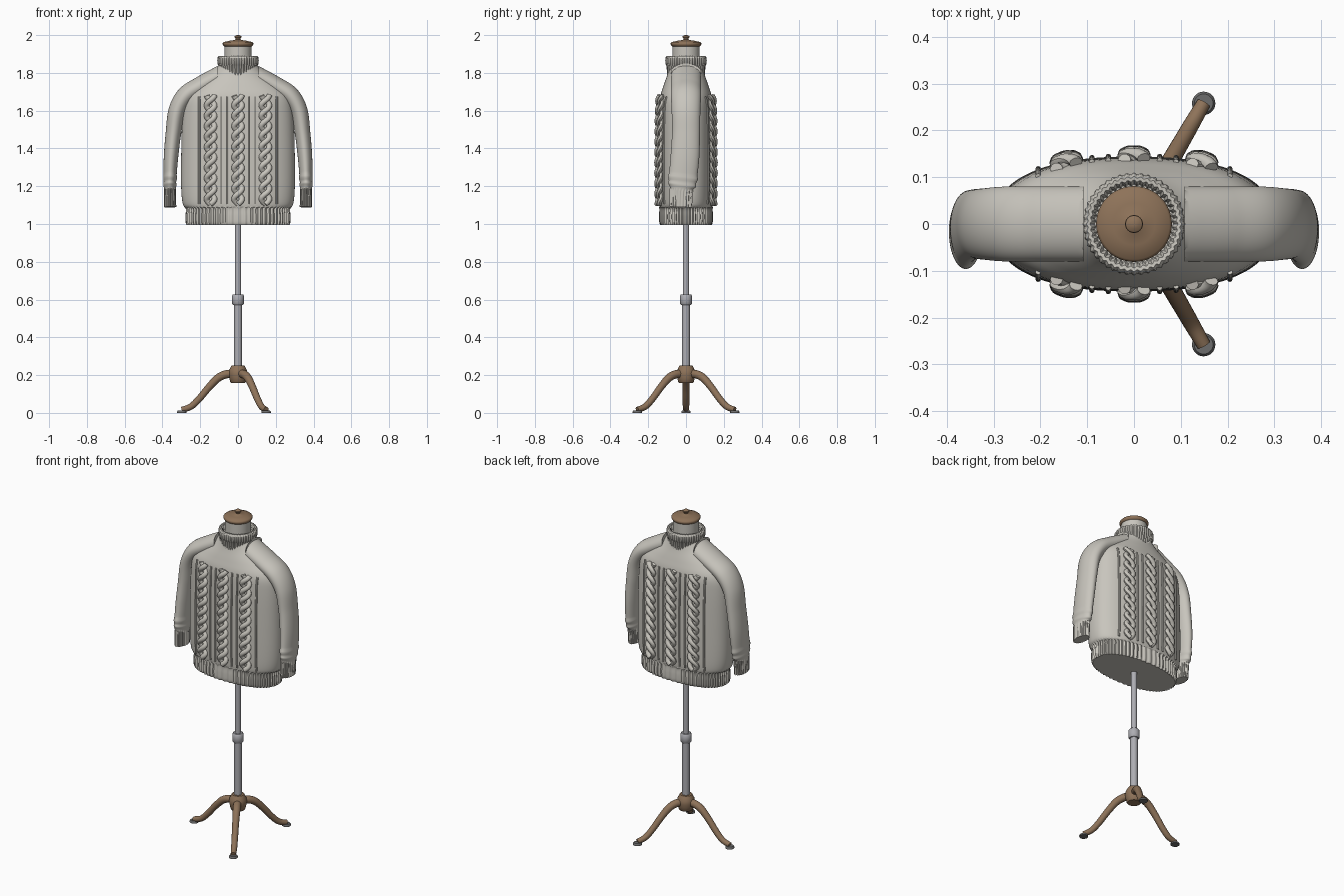
import bpy, bmesh, math
from math import sin, cos, pi, tau, exp
from mathutils import Vector

if "Cube" in bpy.data.objects:
    bpy.data.objects.remove(bpy.data.objects["Cube"])


def material(name, rgb):
    m = bpy.data.materials.new(name)
    m.diffuse_color = (*rgb, 1)
    m.use_nodes = True
    m.node_tree.nodes["Principled BSDF"].inputs["Base Color"].default_value = m.diffuse_color
    return m


WOOL = material("wool", (0.58, 0.56, 0.51))
WOOD = material("wood", (0.27, 0.17, 0.10))
STEEL = material("steel", (0.42, 0.42, 0.45))
DARK = material("dark_metal", (0.15, 0.15, 0.15))


def loft(name, strips, mat):
    """Skin each list of rings into a capped tube; all tubes form one object."""
    bm = bmesh.new()
    for rings in strips:
        vs = [[bm.verts.new(p) for p in r] for r in rings]
        n = len(vs[0])
        for a, b in zip(vs, vs[1:]):
            for i in range(n):
                bm.faces.new((a[i], a[(i + 1) % n], b[(i + 1) % n], b[i]))
        bm.faces.new(vs[0][::-1])
        bm.faces.new(vs[-1])
    bmesh.ops.recalc_face_normals(bm, faces=bm.faces)
    me = bpy.data.meshes.new(name)
    bm.to_mesh(me)
    bm.free()
    me.materials.append(mat)
    ob = bpy.data.objects.new(name, me)
    bpy.context.collection.objects.link(ob)
    return ob


def spline(keys, steps):
    """Catmull-Rom through tuples of any length."""
    k = [keys[0]] + list(keys) + [keys[-1]]
    out = []
    for i in range(1, len(k) - 2):
        for s in range(steps):
            t = s / steps
            out.append(tuple(
                0.5 * (2 * b + (c - a) * t + (2 * a - 5 * b + 4 * c - d) * t * t
                       + (3 * b - a - 3 * c + d) * t ** 3)
                for a, b, c, d in zip(*k[i - 1:i + 3])))
    return out + [tuple(keys[-1])]


def tube(path, ref, sides, size=lambda i, a: (1, 1)):
    """Rings along a path of (x, y, z, half_u, half_v); u leans towards ref."""
    pts = [Vector(p[:3]) for p in path]
    rings = []
    for i, p in enumerate(pts):
        t = (pts[min(i + 1, len(pts) - 1)] - pts[max(i - 1, 0)]).normalized()
        u = (ref - t * ref.dot(t)).normalized()
        v = t.cross(u)
        ring = []
        for j in range(sides):
            a = tau * j / sides
            su, sv = size(i, a)
            ring.append(p + u * (cos(a) * path[i][3] * su) + v * (sin(a) * path[i][4] * sv))
        rings.append(ring)
    return rings


def lathe(profile, sides, x=0, y=0, ribs=0, depth=0):
    return [[Vector((x + (r + depth * cos(ribs * tau * j / sides)) * cos(tau * j / sides),
                     y + (r + depth * cos(ribs * tau * j / sides)) * sin(tau * j / sides), z))
             for j in range(sides)] for r, z in profile]


# Sweater body: height, half width, half depth, roundness exponent
BODY = spline([(0.995, .27, .133, 2.3), (1.01, .274, .138, 2.3), (1.045, .275, .139, 2.3),
               (1.08, .273, .138, 2.3), (1.105, .292, .142, 2.4), (1.2, .301, .144, 2.4),
               (1.4, .300, .144, 2.4), (1.58, .293, .142, 2.4), (1.67, .275, .137, 2.4),
               (1.73, .22, .120, 2.3), (1.79, .15, .099, 2.1), (1.83, .11, .09, 2),
               (1.86, .09, .085, 2)], 5)


def spow(c, e):
    return math.copysign(abs(c) ** e, c)


def body_depth(x, z):
    for p, q in zip(BODY, BODY[1:]):
        if z <= q[0]:
            f = (z - p[0]) / (q[0] - p[0])
            _, a, b, n = [u + (w - u) * f for u, w in zip(p, q)]
            return b * (1 - (abs(x) / a) ** n) ** (1 / n)
    return 0.1


SIDES = 384
rings = []
for z, a, b, n in BODY:
    rib = 0.0035 if z < 1.09 else 0
    ring = []
    for j in range(SIDES):
        t = tau * j / SIDES
        x, y = a * spow(cos(t), 2 / n), b * spow(sin(t), 2 / n)
        out = Vector((x / a ** 2, y / b ** 2, 0)).normalized() * rib * cos(64 * t)
        ring.append(Vector((x, y, z)) + out)
    rings.append(ring)
loft("sweater_body", [rings], WOOL)

# Twisted cables and thin ridges, front and back
for side, label in ((-1, "front"), (1, "back")):
    strands, ridges = [], []
    for cx in (-0.145, 0, 0.145):
        for phase in (0, pi):
            path = []
            for i in range(106):
                z = 1.105 + 0.575 * i / 105
                t = tau * (z - 1.105) / 0.11 + phase
                x = cx + 0.021 * sin(t)
                path.append((x, side * (body_depth(x, z) + 0.004 + 0.008 * cos(t)), z, .0145, .0125))
            strands.append(tube(path, Vector((1, 0, 0)), 10))
    for x in (-0.205, -0.09, -0.055, 0.055, 0.09, 0.205):
        path = [(x, side * (body_depth(x, z) + 0.001), z, .006, .006)
                for z in [1.105 + 0.0285 * i for i in range(21)]]
        ridges.append(tube(path, Vector((1, 0, 0)), 8))
    loft(label + "_cables", strands, WOOL)
    loft(label + "_ridges", ridges, WOOL)

# Sleeves with bunched folds and ribbed cuffs
SLEEVE = spline([(.06, 0, 1.805, .08, .05), (.12, 0, 1.774, .08, .05), (.2, 0, 1.73, .08, .05),
                 (.275, 0, 1.68, .08, .05), (.322, 0, 1.60, .076, .046),
                 (.342, 0, 1.48, .074, .041), (.355, -.006, 1.35, .076, .038),
                 (.36, -.018, 1.23, .073, .033), (.36, -.024, 1.18, .060, .031),
                 (.359, -.028, 1.09, .057, .031)], 10)


def sleeve_size(i, a):
    z = SLEEVE[i][2]
    s = 1 + 0.09 * (exp(-((z - 1.243) / .011) ** 2) + exp(-((z - 1.205) / .011) ** 2))
    if z < 1.185:
        s += 0.05 * cos(22 * a)
    return s, s


for m, label in ((1, "right"), (-1, "left")):
    rings = tube(SLEEVE, Vector((0, 1, 0)), 132, sleeve_size)
    rings = [[Vector((m * max(p.x, 0.108), p.y, p.z)) for p in r] for r in rings]
    loft(label + "_sleeve", [rings], WOOL)

# Rolled collar, neck form, wooden cap
loft("collar", [lathe([(.098, 1.79), (.101, 1.835), (.104, 1.842), (.107, 1.85), (.108, 1.868),
                       (.106, 1.882), (.100, 1.89), (.092, 1.889), (.086, 1.88), (.083, 1.86)],
                      264, ribs=44, depth=.002)], WOOL)
loft("neck_form", [lathe([(.072, 1.80), (.072, 1.94)], 64)], WOOL)
loft("neck_cap", [lathe([(.06, 1.935), (.076, 1.942), (.081, 1.95), (.081, 1.957), (.076, 1.963),
                         (.045, 1.97), (.018, 1.974), (.012, 1.978), (.013, 1.982), (.019, 1.988),
                         (.018, 1.994), (.010, 1.999), (.003, 2.0)], 48)], WOOD)

# Pole
loft("upper_pole", [lathe([(.017, .58), (.017, 1.0)], 32)], STEEL)
loft("lower_pole", [lathe([(.021, .2), (.021, .6)], 32)], STEEL)
loft("pole_clamp", [lathe([(.026, .572), (.031, .578), (.032, .6), (.031, .622), (.026, .628)], 32)], STEEL)
loft("leg_hub", [lathe([(.036, .158), (.042, .165), (.046, .185), (.05, .205), (.048, .225),
                        (.040, .24), (.034, .252)], 40)], WOOD)

# Three curved legs with round feet
legs, feet = [], []
for ang in (60, 180, 300):
    c, s = cos(math.radians(ang)), sin(math.radians(ang))
    prof = spline([(.02, .205, .022), (.06, .205, .022), (.105, .185, .021), (.155, .135, .019),
                   (.205, .075, .018), (.25, .033, .017), (.298, .017, .015)], 6)
    legs.append(tube([(c * r, s * r, z, w, w) for r, z, w in prof], Vector((-s, c, 0)), 20))
    feet.append(lathe([(.025, 0), (.025, .007), (.02, .013)], 28, c * .298, s * .298))
loft("legs", legs, WOOD)
loft("feet", feet, DARK)

# Smooth shading with sharp edges kept
for ob in bpy.data.objects:
    ob.select_set(True)
    bpy.context.view_layer.objects.active = ob
bpy.ops.object.shade_smooth_by_angle(angle=math.radians(40))
